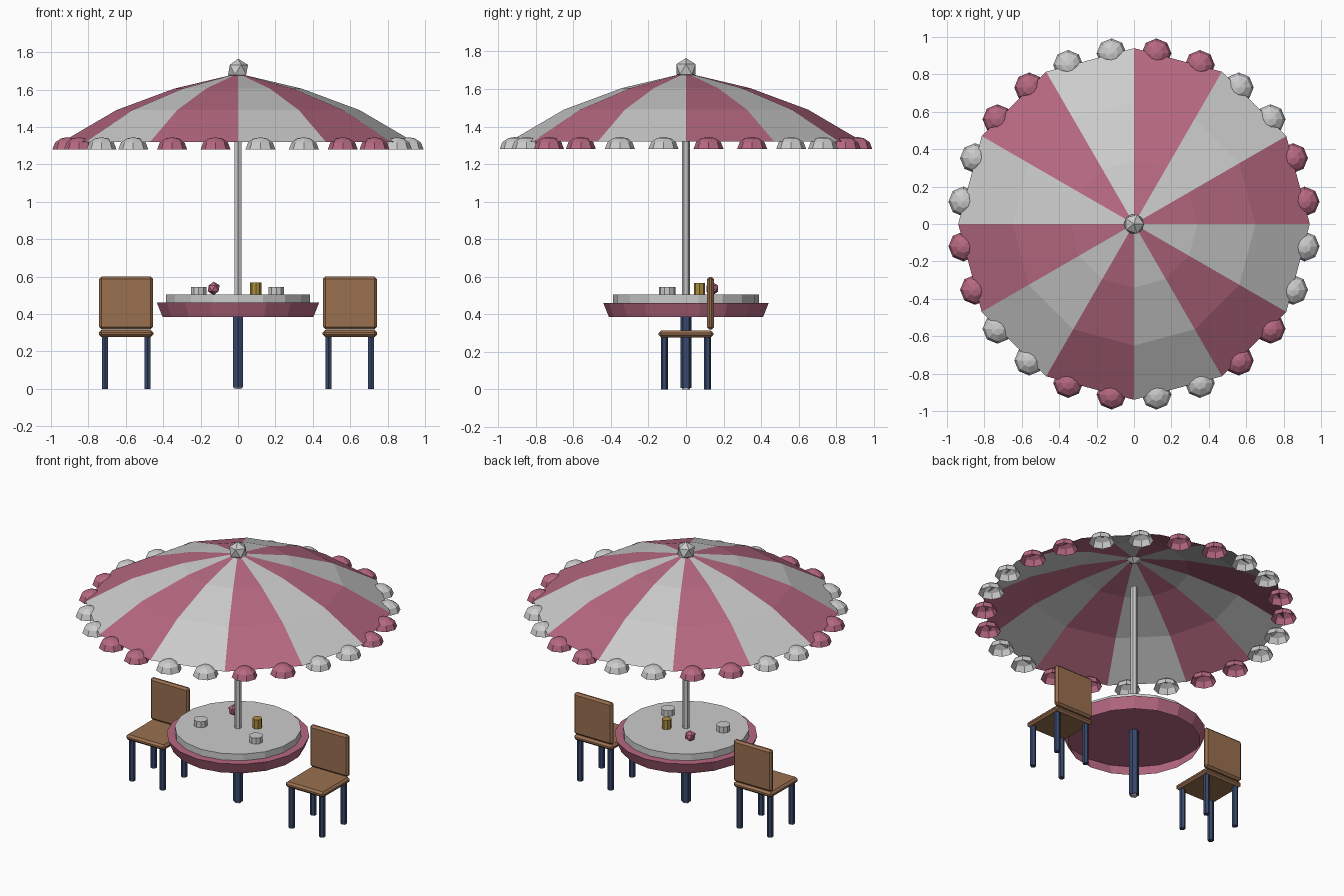
import bpy, bmesh
from math import cos, sin, pi, radians
from mathutils import Vector

if "Cube" in bpy.data.objects:
    bpy.data.objects.remove(bpy.data.objects["Cube"])


def material(name, rgb):
    m = bpy.data.materials.new(name)
    m.diffuse_color = (*rgb, 1)
    m.use_nodes = True
    m.node_tree.nodes["Principled BSDF"].inputs["Base Color"].default_value = m.diffuse_color
    return m


PINK = material("pink", (0.47, 0.14, 0.22))
WOOD = material("wood", (0.32, 0.16, 0.08))
NAVY = material("navy", (0.04, 0.065, 0.15))
GOLD = material("gold", (0.42, 0.27, 0.05))


def make_object(name, bm, mat=None):
    bmesh.ops.recalc_face_normals(bm, faces=bm.faces)
    me = bpy.data.meshes.new(name)
    bm.to_mesh(me)
    bm.free()
    ob = bpy.data.objects.new(name, me)
    bpy.context.collection.objects.link(ob)
    if mat:
        me.materials.append(mat)
    return ob


def lathe(name, profile, sides, x=0, y=0, mat=None, cap_bottom=True, cap_top=True):
    """Revolved (radius, z) profile with corners on the y axis."""
    bm = bmesh.new()
    rings = []
    for r, z in profile:
        if r == 0:
            rings.append([bm.verts.new((x, y, z))] * sides)
        else:
            rings.append([bm.verts.new((x + r * sin(2 * pi * i / sides),
                                        y + r * cos(2 * pi * i / sides), z))
                          for i in range(sides)])
    for a, b in zip(rings, rings[1:]):
        for i in range(sides):
            j = (i + 1) % sides
            quad = [a[i], a[j], b[j], b[i]]
            bm.faces.new(list(dict.fromkeys(quad)))
    if cap_bottom and profile[0][0] > 0:
        bm.faces.new(rings[0])
    if cap_top and profile[-1][0] > 0:
        bm.faces.new(rings[-1])
    return make_object(name, bm, mat)


def box(name, lo, hi, bevel, mat):
    bm = bmesh.new()
    bmesh.ops.create_cube(bm, size=1)
    lo, hi = Vector(lo), Vector(hi)
    for v in bm.verts:
        v.co = (lo + hi) / 2 + v.co * (hi - lo)
    bmesh.ops.bevel(bm, geom=bm.edges[:], offset=bevel, segments=1, affect='EDGES')
    return make_object(name, bm, mat)


def ball(name, r, loc, mat=None):
    """Icosahedron standing on a vertex."""
    bm = bmesh.new()
    bmesh.ops.create_icosphere(bm, subdivisions=1, radius=r)
    bmesh.ops.translate(bm, verts=bm.verts, vec=loc)
    return make_object(name, bm, mat)


# Canopy: twelve alternating panels in two colours
CANOPY = [(0.94, 1.32), (0.65, 1.49), (0.34, 1.605), (0.045, 1.675)]


def canopy(name, first, mat=None):
    bm = bmesh.new()
    for k in range(first, 12, 2):
        rows = [[bm.verts.new((r * cos(a), r * sin(a), z))
                 for a in (radians(30 * k), radians(30 * k + 30))] for r, z in CANOPY]
        for p, q in zip(rows, rows[1:]):
            bm.faces.new((p[0], p[1], q[1], q[0]))
    return make_object(name, bm, mat)


canopy("canopy_pink_panels", 0, PINK)
canopy("canopy_grey_panels", 1)

# Scalloped trim: two open half domes per panel
for k in range(24):
    a = radians(7.5 + 15 * k)
    lathe(f"trim_scallop_{k + 1}", [(0.08, 1.28), (0.066, 1.317), (0.035, 1.338), (0, 1.345)], 8,
          0.92 * cos(a), 0.92 * sin(a), PINK if (k // 2) % 2 == 0 else None, cap_bottom=False)

# Finial and pole
ball("finial", 0.06, (0, 0, 1.705))
lathe("pole", [(0.021, 0), (0.021, 1.48)], 6)

# Table
lathe("table_leg", [(0.03, 0.008), (0.03, 0.46)], 6, mat=NAVY)
lathe("table_skirt", [(0.41, 0.385), (0.44, 0.46)], 18, mat=PINK, cap_bottom=False)
lathe("table_top", [(0.39, 0.461), (0.39, 0.505)], 18)

# Things on the table
for n, x in enumerate((-0.21, 0.205)):
    lathe(f"dish_{n + 1}", [(0.043, 0.505), (0.043, 0.545)], 10, x, -0.1)
lathe("drink_glass", [(0.03, 0.505), (0.03, 0.567)], 8, 0.095, 0.072, GOLD)
ball("fruit", 0.036, (-0.13, 0.14, 0.537), PINK)

# Chairs
for side, cx in (("left", -0.598), ("right", 0.598)):
    box(f"{side}_chair_seat", (cx - 0.146, -0.146, 0.277), (cx + 0.146, 0.146, 0.314), 0.013, WOOD)
    box(f"{side}_chair_back", (cx - 0.144, 0.113, 0.318), (cx + 0.144, 0.149, 0.6), 0.013, WOOD)
    for i, (dx, dy) in enumerate(((-1, -1), (1, -1), (-1, 1), (1, 1))):
        lathe(f"{side}_chair_leg_{i + 1}", [(0.019, 0), (0.019, 0.285)], 6,
              cx + 0.114 * dx, 0.115 * dy, NAVY)
